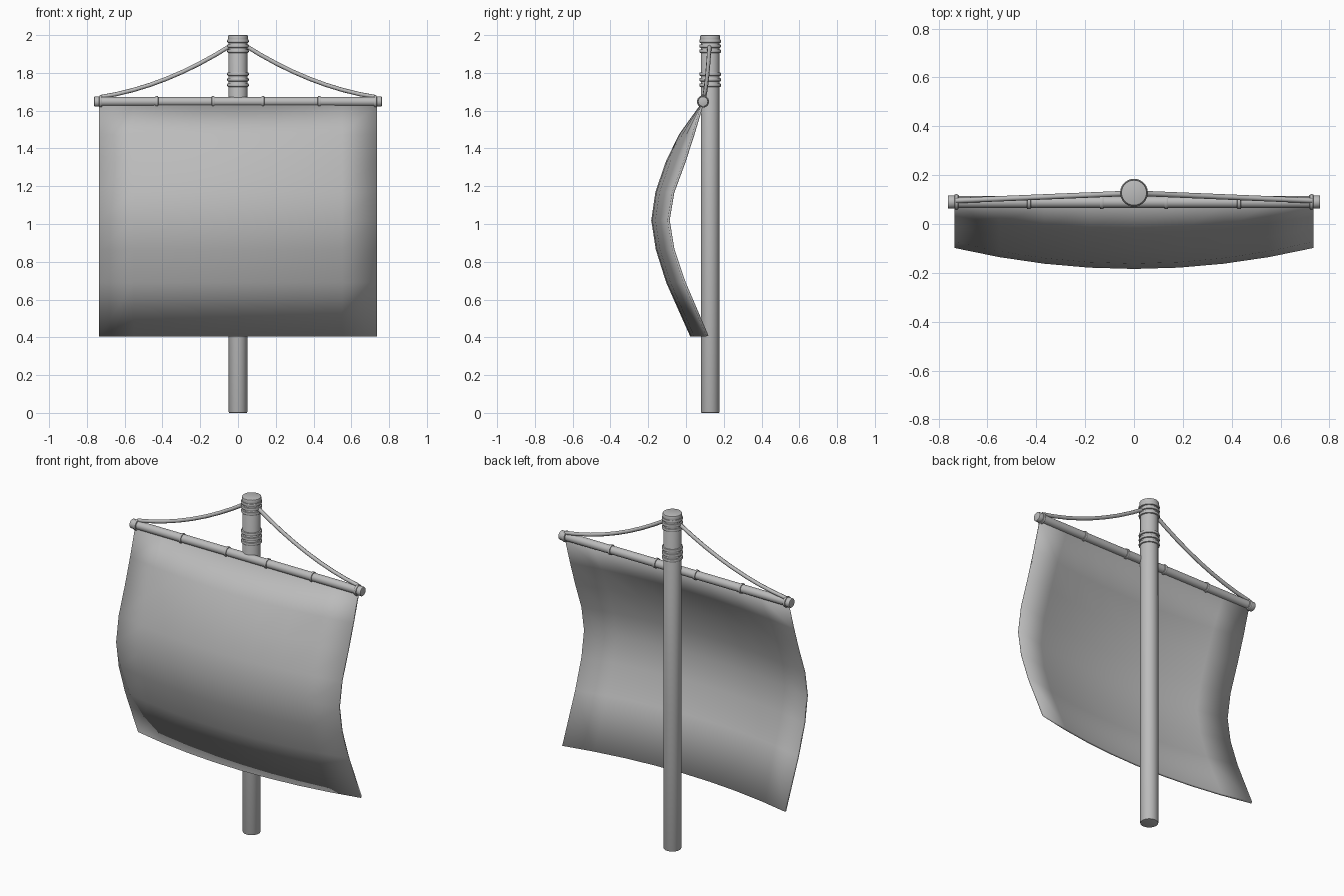
import bpy, bmesh, math
from mathutils import Matrix, Vector

if "Cube" in bpy.data.objects:
    bpy.data.objects.remove(bpy.data.objects["Cube"])

grey = bpy.data.materials.new("plain grey")
grey.use_nodes = True
grey.diffuse_color = (0.5, 0.5, 0.5, 1)
grey.node_tree.nodes["Principled BSDF"].inputs["Base Color"].default_value = (0.5, 0.5, 0.5, 1)

MAST_Y, YARD_Y, YARD_Z = 0.128, 0.09, 1.648
HALF = 0.735


def finish(name, bm):
    mesh = bpy.data.meshes.new(name)
    bm.to_mesh(mesh)
    bm.free()
    mesh.materials.append(grey)
    mesh.shade_smooth()
    mesh.set_sharp_from_angle(angle=math.radians(35))
    obj = bpy.data.objects.new(name, mesh)
    bpy.context.collection.objects.link(obj)
    return obj


def rod(name, center, radius, length, axis="Z", bevel=0.0):
    bm = bmesh.new()
    turn = Matrix.Rotation(math.pi / 2, 4, "Y") if axis == "X" else Matrix()
    bmesh.ops.create_cone(bm, cap_ends=True, segments=28, radius1=radius, radius2=radius,
                          depth=length, matrix=Matrix.Translation(center) @ turn)
    if bevel:
        rims = [e for e in bm.edges if any(len(f.verts) > 4 for f in e.link_faces)]
        bmesh.ops.bevel(bm, geom=rims, offset=bevel, segments=2, affect="EDGES", profile=0.5)
    return finish(name, bm)


# Mast with two groups of bands
rod("mast", (0, MAST_Y, 1.0), 0.049, 2.0, bevel=0.004)
rod("mast_cap", (0, MAST_Y, 1.982), 0.053, 0.036, bevel=0.006)
for i, z in enumerate((1.968, 1.942, 1.915, 1.793, 1.764, 1.735)):
    rod(f"mast_band_{i + 1}", (0, MAST_Y, z), 0.057, 0.019, bevel=0.006)

# Yard with collars and end caps
rod("yard", (0, YARD_Y, YARD_Z), 0.024, 1.48, "X")
for i, x in enumerate((-0.43, -0.132, 0.132, 0.43)):
    rod(f"yard_collar_{i + 1}", (x, YARD_Y, YARD_Z), 0.029, 0.016, "X", 0.004)
for side, s in (("left", 1), ("right", -1)):
    rod(f"yard_end_{side}", (s * 0.742, YARD_Y, YARD_Z), 0.027, 0.04, "X", 0.005)
    rod(f"rope_loop_{side}", (s * 0.727, YARD_Y, YARD_Z), 0.032, 0.016, "X", 0.005)

    # Sagging rope from the mast head to the yard end
    curve = bpy.data.curves.new(f"rope_{side}", "CURVE")
    curve.dimensions = "3D"
    curve.bevel_depth = 0.011
    curve.bevel_resolution = 2
    curve.use_fill_caps = True
    spline = curve.splines.new("POLY")
    start = Vector((s * 0.03, 0.125, 1.95))
    end = Vector((s * 0.728, 0.096, 1.672))
    steps = 8
    spline.points.add(steps)
    for i, point in enumerate(spline.points):
        t = i / steps
        p = start.lerp(end, t)
        p.z -= 0.17 * t * (1 - t)
        point.co = (*p, 1)
    curve.materials.append(grey)
    rope = bpy.data.objects.new(f"rope_{side}", curve)
    bpy.context.collection.objects.link(rope)

# Billowing sail: height, middle depth, edge depth
rows = [(0.405, 0.022, 0.108), (0.69, -0.105, -0.014), (0.865, -0.16, -0.073),
        (1.02, -0.184, -0.098), (1.17, -0.162, -0.073), (1.33, -0.107, -0.014),
        (1.475, -0.037, 0.033), (1.632, 0.076, 0.08)]
cols = 8
bm = bmesh.new()
grid = []
for z, middle, edge in rows:
    line = []
    for c in range(cols + 1):
        u = 2 * c / cols - 1
        line.append(bm.verts.new((u * HALF, middle + (edge - middle) * u * u, z)))
    grid.append(line)
for low, high in zip(grid, grid[1:]):
    for c in range(cols):
        bm.faces.new((low[c], low[c + 1], high[c + 1], high[c]))
sail = finish("sail", bm)
cloth = sail.modifiers.new("cloth thickness", "SOLIDIFY")
cloth.thickness = 0.012
cloth.offset = -1
